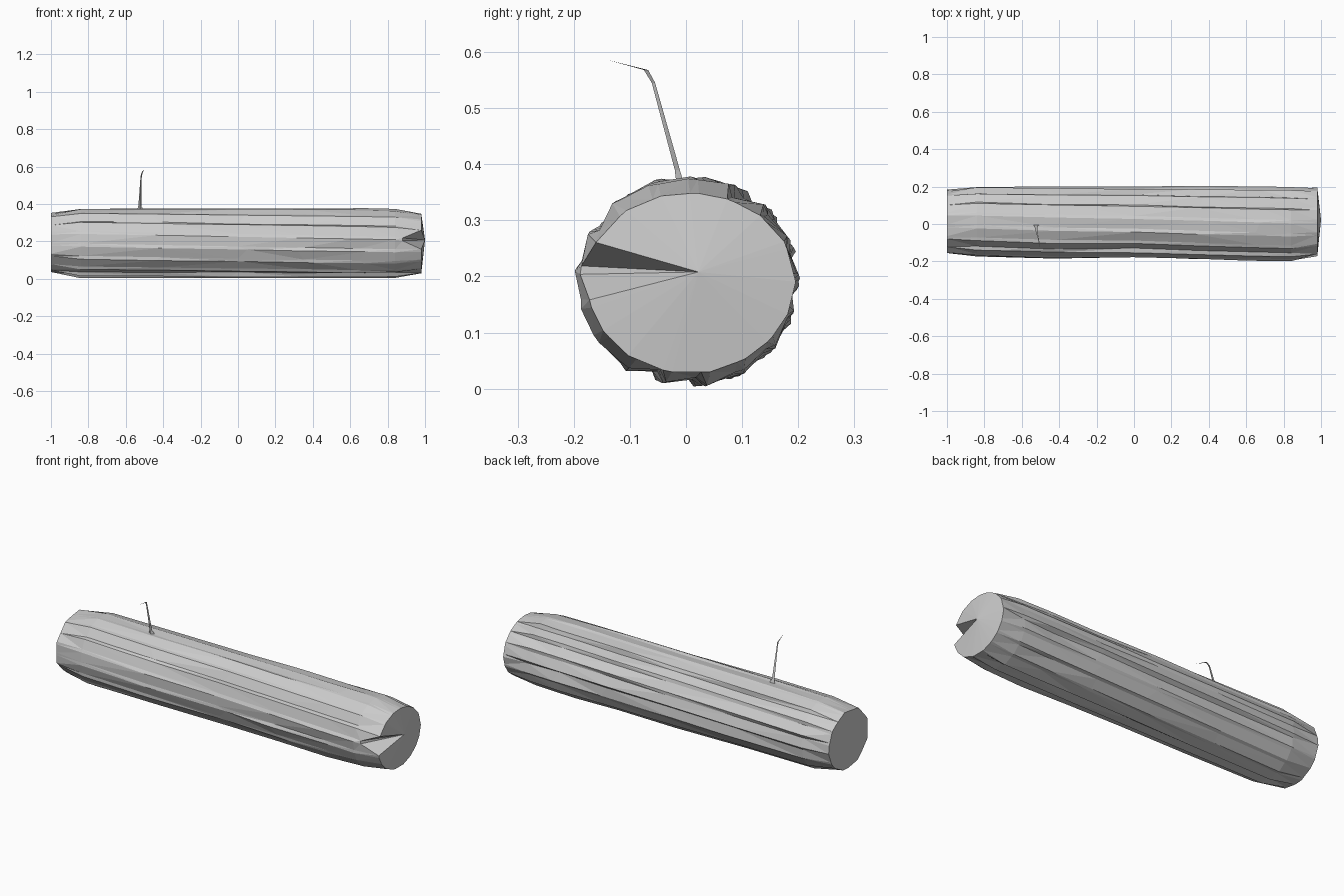
import bpy, bmesh, math, random
from mathutils import Vector

if "Cube" in bpy.data.objects:
    bpy.data.objects.remove(bpy.data.objects["Cube"])

random.seed(7)
RIDGES = 17
STEP = 2 * math.pi / RIDGES


def finish(bm, name):
    bmesh.ops.triangulate(bm, faces=[f for f in bm.faces if len(f.verts) > 3])
    bmesh.ops.recalc_face_normals(bm, faces=bm.faces)
    mesh = bpy.data.meshes.new(name)
    bm.to_mesh(mesh)
    bm.free()
    obj = bpy.data.objects.new(name, mesh)
    bpy.context.collection.objects.link(obj)
    return obj


def bridge(bm, a, b):
    n = len(a)
    for i in range(n):
        bm.faces.new((a[i], a[(i + 1) % n], b[(i + 1) % n], b[i]))


def fan(bm, ring, hub):
    centre = bm.verts.new(hub)
    for i in range(len(ring)):
        bm.faces.new((ring[i], ring[(i + 1) % len(ring)], centre))


def polygon_scale(angle, sides):
    # pulls a circle point onto the edge of a regular polygon
    s = 2 * math.pi / sides
    return math.cos(s / 2) / math.cos(angle % s - s / 2)


# Log: a slightly twisted bark skin with sharp grooves between ridges
# stations: x, centre y, centre z, half width, half height, cap polygon sides
stations = [(-1.0, 0.012, 0.193, 0.178, 0.164, 9),
            (-0.84, 0.012, 0.191, 0.19, 0.189, 0),
            (-0.42, 0.008, 0.191, 0.195, 0.189, 0),
            (0.0, 0.01, 0.191, 0.193, 0.189, 0),
            (0.35, 0.006, 0.191, 0.197, 0.189, 0),
            (0.65, 0.003, 0.191, 0.199, 0.189, 0),
            (0.84, 0.002, 0.191, 0.2, 0.187, 0),
            (0.98, 0.008, 0.189, 0.188, 0.163, 14)]
groove = [random.choice((0.35, 0.6, 0.8, 1.0)) for _ in range(RIDGES)]

bm = bmesh.new()
rings = []
for x, cy, cz, ry, rz, sides in stations:
    ring = []
    for i in range(RIDGES):
        for valley in (False, True):
            a = i * STEP + (STEP * 0.76 if valley else 0) + 0.1 * x
            px = x
            if sides:
                r = polygon_scale(a, sides)
                # notch split into the front of the right-hand end
                if x > 0.9 and 2.72 < a < 3.1:
                    px = 0.88
                    r = 1.05
            elif valley:
                r = 1 - 0.12 * groove[i] * random.uniform(0.5, 1.1)
                if 2.7 < a < 4.1 and x < 0.1:
                    r = 0.965
            else:
                r = random.uniform(0.975, 1.01)
                px += random.uniform(-0.05, 0.05) if abs(x) < 0.7 else 0
            ring.append(bm.verts.new((px, cy + ry * r * math.cos(a),
                                      max(0.0, cz + rz * r * math.sin(a)))))
    rings.append(ring)
for a, b in zip(rings, rings[1:]):
    bridge(bm, a, b)
fan(bm, rings[0], (-0.995, 0.01, 0.195))
fan(bm, rings[-1], (1.0, 0.022, 0.208))
finish(bm, "log")

# Twig: a thin triangular shoot, flared at the root and bent at the top
path = [((-0.522, -0.008, 0.365), 0.022, 0.009),
        ((-0.525, -0.014, 0.39), 0.009, 0.006),
        ((-0.518, -0.057, 0.545), 0.004, 0.004),
        ((-0.513, -0.07, 0.568), 0.004, 0.005)]
bm = bmesh.new()
rings = []
for p, wx, wy in path:
    rings.append([bm.verts.new(Vector(p) + Vector((wx * math.cos(t), wy * math.sin(t), 0)))
                  for t in (math.pi / 6, 5 * math.pi / 6, 1.5 * math.pi)])
for a, b in zip(rings, rings[1:]):
    bridge(bm, a, b)
fan(bm, rings[-1], (-0.5, -0.14, 0.586))
bm.faces.new(rings[0])
finish(bm, "twig")
